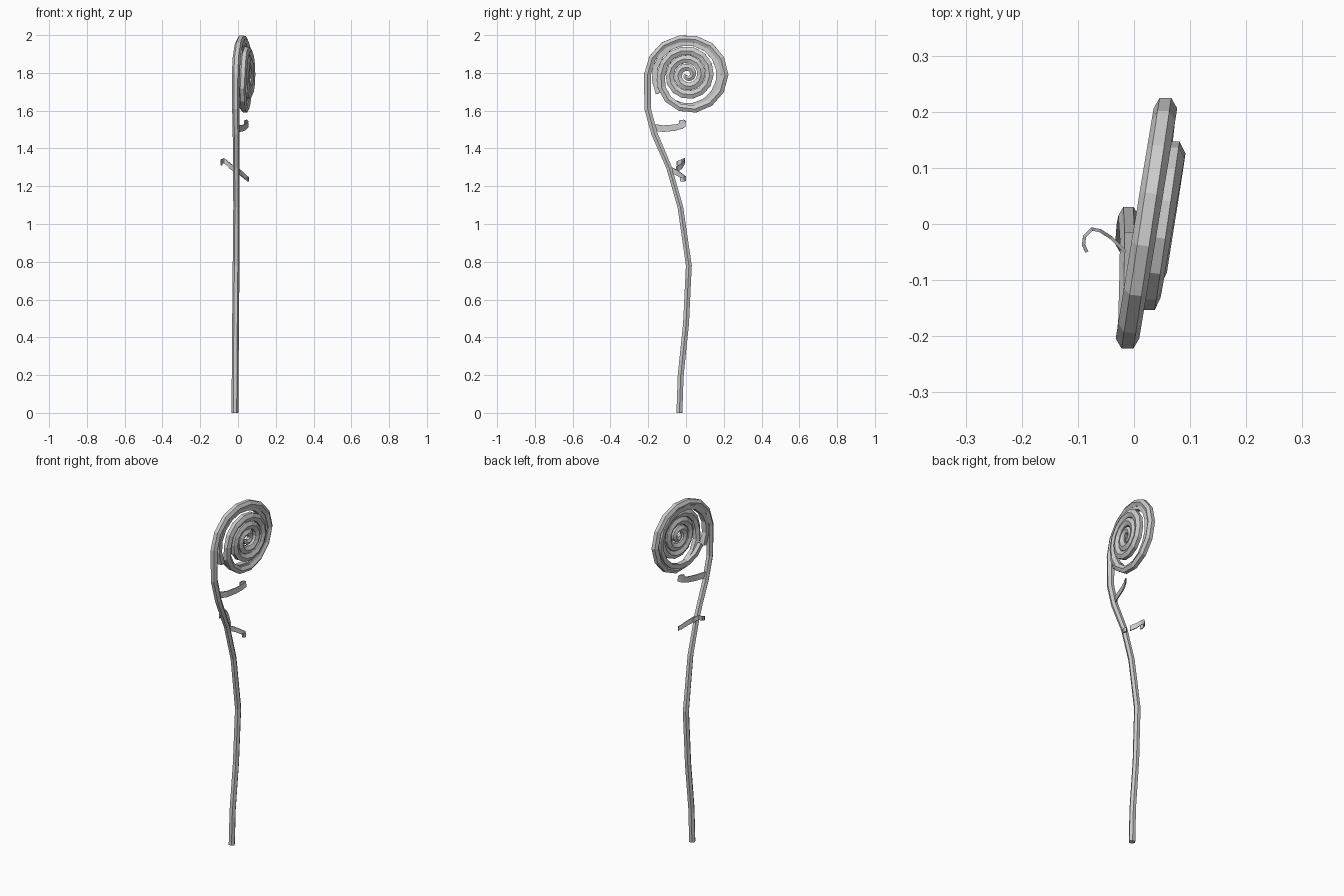
import bpy, bmesh, math
from mathutils import Vector

if "Cube" in bpy.data.objects:
    bpy.data.objects.remove(bpy.data.objects["Cube"])


def sweep(name, path, sizes, sides=6):
    """Sweep an n-sided section along a path; sizes = (in-plane, across) half widths."""
    bm = bmesh.new()
    axis = Vector((1, 0.0, 0))
    rings = []
    for i, p in enumerate(path):
        t = (path[min(i + 1, len(path) - 1)] - path[max(i - 1, 0)]).normalized()
        b = (axis - t * axis.dot(t)).normalized()
        n = b.cross(t)
        ring = []
        for k in range(sides):
            a = 2 * math.pi * (k + 0.5) / sides
            ring.append(bm.verts.new(p + n * sizes[i][0] * math.cos(a) + b * sizes[i][1] * math.sin(a)))
        rings.append(ring)
    for r, s in zip(rings, rings[1:]):
        for k in range(sides):
            j = (k + 1) % sides
            bm.faces.new((r[k], r[j], s[j], s[k]))
    bm.faces.new(rings[0])
    bm.faces.new(rings[-1])
    finish(name, bm)


def finish(name, bm):
    bmesh.ops.recalc_face_normals(bm, faces=bm.faces)
    me = bpy.data.meshes.new(name)
    bm.to_mesh(me)
    bm.free()
    ob = bpy.data.objects.new(name, me)
    bpy.context.collection.objects.link(ob)
    return ob


def leaflet(name, pts, height):
    """Thin curled ribbon standing on edge."""
    bm = bmesh.new()
    pairs = []
    for i, p in enumerate(pts):
        h = height * (1 - 0.25 * i / (len(pts) - 1)) / 2
        pairs.append([bm.verts.new(Vector(p) + Vector((0, 0, s * h))) for s in (-1, 1)])
    for a, b in zip(pairs, pairs[1:]):
        bm.faces.new((a[0], b[0], b[1], a[1]))
    ob = finish(name, bm)
    m = ob.modifiers.new("thickness", 'SOLIDIFY')
    m.thickness = 0.006
    m.offset = 0


CY, CZ = 0.008, 1.79


def coil_point(turn, r, off):
    """Point on the tilted coil plane; turn 0 is the left side, going over the top."""
    a = math.pi - turn * 2 * math.pi
    y = CY + r * math.cos(a)
    return Vector((0.022 + 0.165 * y + off, y, CZ + r * math.sin(a)))


def lerp(keys, t):
    for (a, u), (b, v) in zip(keys, keys[1:]):
        if t <= b:
            return u + (v - u) * (t - a) / (b - a)
    return keys[-1][1]


# Stem running up into the coiled head
stem = [(-.016, -.035, 0), (-.015, -.028, .2), (-.013, 0, .47), (-.010, .015, .78),
        (-.008, -.03, 1.09), (-.009, -.09, 1.3), (-.010, -.168, 1.48), (-.012, -.203, 1.61)]
path = [Vector(p) for p in stem]
sizes = [(.018, .018)] * 4 + [(.017, .017)] * 2 + [(.019, .018), (.02, .019)]
radius = [(0, .212), (.25, .191), (.5, .198), (.75, .184), (1, .14), (2, .095), (3, .05), (4, .008)]
offset = [(0, 0), (.6, 0), (1, .026), (2, .03), (4, .022)]
width = [(0, .021), (.8, .022), (1, .025), (3, .024), (4, .012)]
N = 14
for i in range(4 * N + 1):
    t = i / N
    path.append(coil_point(t, lerp(radius, t), lerp(offset, t)))
    w = lerp(width, t)
    sizes.append((w, min(w, .021)))
sweep("coiled_stem", path, sizes)

# Leaf band tucked inside the outer coil
band, bsize = [], []
for i in range(17):
    t = -0.09 + i * 1.0 / 16
    band.append(coil_point(t, lerp([(-.1, .185), (0, .175), (.3, .168), (.8, .165), (1, .155)], t), -0.004))
    bsize.append((.019, .02))
sweep("inner_leaf_band", band, bsize, 4)

# Small curled leaflets on the stem
leaflet("upper_leaflet", [(-.01, -.165, 1.51), (.012, -.12, 1.505), (.032, -.06, 1.51), (.046, -.02, 1.52),
                          (.054, -.003, 1.53), (.045, -.012, 1.538), (.035, -.035, 1.535)], .036)
leaflet("left_leaflet", [(-.015, -.05, 1.29), (-.04, -.025, 1.305), (-.06, -.012, 1.325), (-.075, -.009, 1.335),
                         (-.088, -.022, 1.33), (-.09, -.037, 1.325), (-.084, -.05, 1.32)], .03)
leaflet("right_leaflet", [(-.005, -.075, 1.285), (.015, -.045, 1.27), (.035, -.02, 1.252), (.05, -.004, 1.24),
                          (.056, -.012, 1.236), (.05, -.03, 1.238)], .03)
